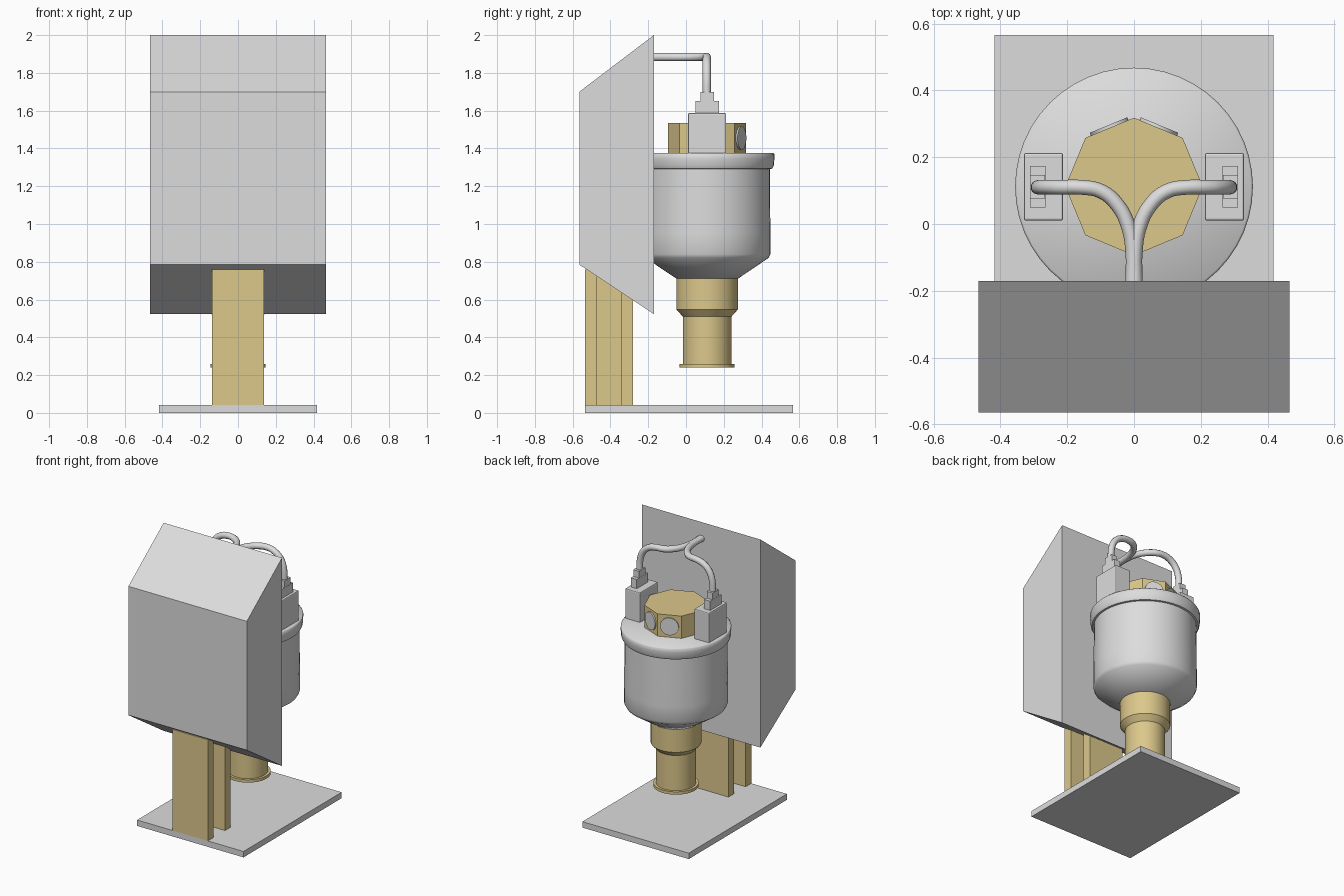
import bpy, bmesh, math
from mathutils import Matrix, Vector

if "Cube" in bpy.data.objects:
    bpy.data.objects.remove(bpy.data.objects["Cube"])


def material(name, rgb):
    m = bpy.data.materials.new(name)
    m.diffuse_color = (*rgb, 1)
    m.use_nodes = True
    m.node_tree.nodes["Principled BSDF"].inputs["Base Color"].default_value = m.diffuse_color
    return m


GREY = material("light grey", (0.72, 0.72, 0.72))
GOLD = material("dull gold", (0.72, 0.58, 0.26))
CY = 0.112  # y of the bowl axis


def finish(name, bm, mat, smooth=None):
    bmesh.ops.recalc_face_normals(bm, faces=bm.faces)
    me = bpy.data.meshes.new(name)
    bm.to_mesh(me)
    bm.free()
    me.materials.append(mat)
    ob = bpy.data.objects.new(name, me)
    bpy.context.collection.objects.link(ob)
    if smooth:
        bpy.ops.object.select_all(action='DESELECT')
        ob.select_set(True)
        bpy.context.view_layer.objects.active = ob
        bpy.ops.object.shade_smooth_by_angle(angle=math.radians(smooth))
    return ob


def box(name, lo, hi, mat, bevel=0):
    lo, hi = Vector(lo), Vector(hi)
    bm = bmesh.new()
    bmesh.ops.create_cube(bm, size=1, matrix=Matrix.Translation((lo + hi) / 2)
                          @ Matrix.Diagonal((*(hi - lo), 1)))
    if bevel:
        bmesh.ops.bevel(bm, geom=bm.edges[:], offset=bevel, segments=2,
                        affect='EDGES', profile=0.5)
    return finish(name, bm, mat)


def prism(name, pts, depth, mat):
    """Extrude a closed polygon along the vector depth."""
    bm = bmesh.new()
    f = bm.faces.new([bm.verts.new(p) for p in pts])
    r = bmesh.ops.extrude_face_region(bm, geom=[f], use_keep_orig=True)
    bmesh.ops.translate(bm, vec=depth,
                        verts=[v for v in r["geom"] if isinstance(v, bmesh.types.BMVert)])
    return finish(name, bm, mat)


def lathe(name, profile, mat, smooth, n=48):
    """Revolve (radius, z) pairs around the bowl axis, with closed ends."""
    bm = bmesh.new()
    rings = [[bm.verts.new((r * math.sin(2 * math.pi * i / n),
                            CY + r * math.cos(2 * math.pi * i / n), z))
              for i in range(n)] for r, z in profile]
    for a, b in zip(rings, rings[1:]):
        for i in range(n):
            j = (i + 1) % n
            bm.faces.new((a[i], a[j], b[j], b[i]))
    bm.faces.new(rings[0])
    bm.faces.new(rings[-1])
    return finish(name, bm, mat, smooth)


# Base plate
box("base_plate", (-0.418, -0.535, 0), (0.418, 0.566, 0.042), GREY)

# H-section post
outline = [(0.138, -0.535), (0.138, -0.472), (0.03, -0.472), (0.03, -0.342),
           (0.138, -0.342), (0.138, -0.28)]
outline += [(-x, y) for x, y in reversed(outline)]
prism("post", [(x, y, 0.04) for x, y in outline], (0, 0, 0.72), GOLD)

# Housing with sloped top and bottom
prism("housing", [(-0.465, -0.565, 0.785), (-0.465, -0.17, 0.523),
                  (-0.465, -0.17, 2.0), (-0.465, -0.565, 1.70)], (0.93, 0, 0), GREY)

# Bowl, rim, neck and outlet lip
lathe("bowl", [(0.165, 0.712), (0.325, 0.82), (0.335, 0.84), (0.335, 0.95),
               (0.333, 1.12), (0.332, 1.30)], GREY, 60)
lathe("rim", [(0.325, 1.29), (0.345, 1.293), (0.353, 1.31), (0.356, 1.345),
              (0.356, 1.37), (0.35, 1.376)], GREY, 50)
lathe("neck", [(0.163, 0.72), (0.163, 0.548), (0.129, 0.51), (0.129, 0.25)], GOLD, 30)
lathe("outlet_lip", [(0.146, 0.24), (0.146, 0.26)], GOLD, 30)

# Octagonal cap with two round discs on its rear faces
lathe("octagon_cap", [(0.206, 1.37), (0.206, 1.534)], GOLD, None, 8)
for s, side in ((-1, "left"), (1, "right")):
    a = s * math.pi / 8
    d = 0.206 * math.cos(math.pi / 8) + 0.003
    bm = bmesh.new()
    bmesh.ops.create_cone(bm, cap_ends=True, segments=32, radius1=0.061,
                          radius2=0.061, depth=0.012,
                          matrix=Matrix.Translation((d * math.sin(a), CY + d * math.cos(a), 1.455))
                          @ Matrix.Rotation(-a, 4, 'Z') @ Matrix.Rotation(math.pi / 2, 4, 'X'))
    finish(side + "_disc", bm, GREY, 30)

    # Side box with a stepped connector
    for name, x0, x1, y0, y1, z0, z1, bev in (
            ("side_box", 0.212, 0.33, 0.01, 0.213, 1.37, 1.587, 0.007),
            ("connector_base", 0.265, 0.312, 0.05, 0.174, 1.58, 1.652, 0),
            ("connector_top", 0.266, 0.311, 0.077, 0.147, 1.645, 1.70, 0)):
        xs = sorted((s * x0, s * x1))
        box(side + "_" + name, (xs[0], y0, z0), (xs[1], y1, z1), GREY, bev)

    # Cable from the housing to the connector
    path = [(0.004, -0.18, 1.884), (0.004, -0.08, 1.884), (0.016, -0.01, 1.884),
            (0.048, 0.055, 1.884), (0.098, 0.098, 1.884), (0.16, 0.11, 1.884),
            (0.215, 0.11, 1.868), (0.258, 0.11, 1.83), (0.282, 0.11, 1.77),
            (0.288, 0.11, 1.69)]
    cu = bpy.data.curves.new(side + "_cable", 'CURVE')
    cu.dimensions = '3D'
    cu.bevel_depth = 0.022
    cu.bevel_resolution = 3
    cu.resolution_u = 4
    cu.use_fill_caps = True
    sp = cu.splines.new('BEZIER')
    sp.bezier_points.add(len(path) - 1)
    for bp, (x, y, z) in zip(sp.bezier_points, path):
        bp.co = (s * x, y, z)
        bp.handle_left_type = bp.handle_right_type = 'AUTO'
    cu.materials.append(GREY)
    bpy.context.collection.objects.link(bpy.data.objects.new(side + "_cable", cu))
